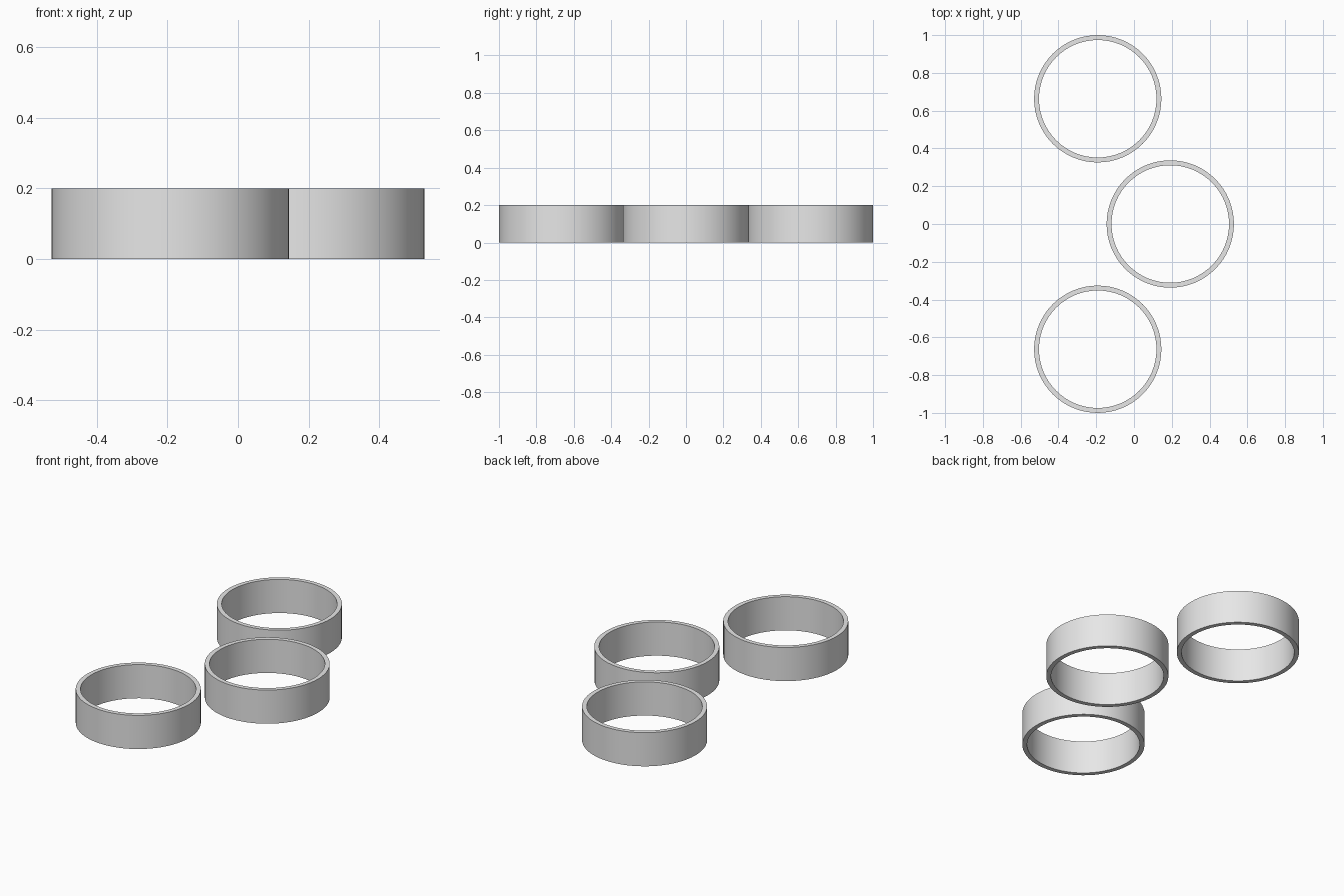
import bpy
import bmesh
from math import cos, sin, tau, radians

cube = bpy.data.objects.get("Cube")
if cube:
    bpy.data.objects.remove(cube, do_unlink=True)

OUTER, INNER, HEIGHT, SIDES = 0.337, 0.311, 0.2, 64

# Single plain grey material
grey = bpy.data.materials.new("light_grey")
grey.use_nodes = True
colour = (0.8, 0.8, 0.8, 1)
grey.diffuse_color = colour
grey.node_tree.nodes["Principled BSDF"].inputs["Base Color"].default_value = colour


def make_ring(name, x, y):
    """Open band with a rectangular wall section, swept round z."""
    section = [(OUTER, 0), (OUTER, HEIGHT), (INNER, HEIGHT), (INNER, 0)]
    bm = bmesh.new()
    loops = []
    for i in range(SIDES):
        a = tau * i / SIDES
        loops.append([bm.verts.new((r * cos(a), r * sin(a), z)) for r, z in section])
    for i, loop in enumerate(loops):
        after = loops[(i + 1) % SIDES]
        for j in range(4):
            k = (j + 1) % 4
            bm.faces.new((loop[j], after[j], after[k], loop[k]))
    bmesh.ops.recalc_face_normals(bm, faces=bm.faces)
    mesh = bpy.data.meshes.new(name)
    bm.to_mesh(mesh)
    bm.free()
    mesh.materials.append(grey)
    ring = bpy.data.objects.new(name, mesh)
    ring.location = (x, y, 0)
    bpy.context.collection.objects.link(ring)
    bpy.ops.object.select_all(action="DESELECT")
    ring.select_set(True)
    bpy.context.view_layer.objects.active = ring
    bpy.ops.object.shade_smooth_by_angle(angle=radians(30))


# Three rings in a staggered row
make_ring("front_ring", -0.192, -0.663)
make_ring("middle_ring", 0.192, 0)
make_ring("back_ring", -0.192, 0.663)
